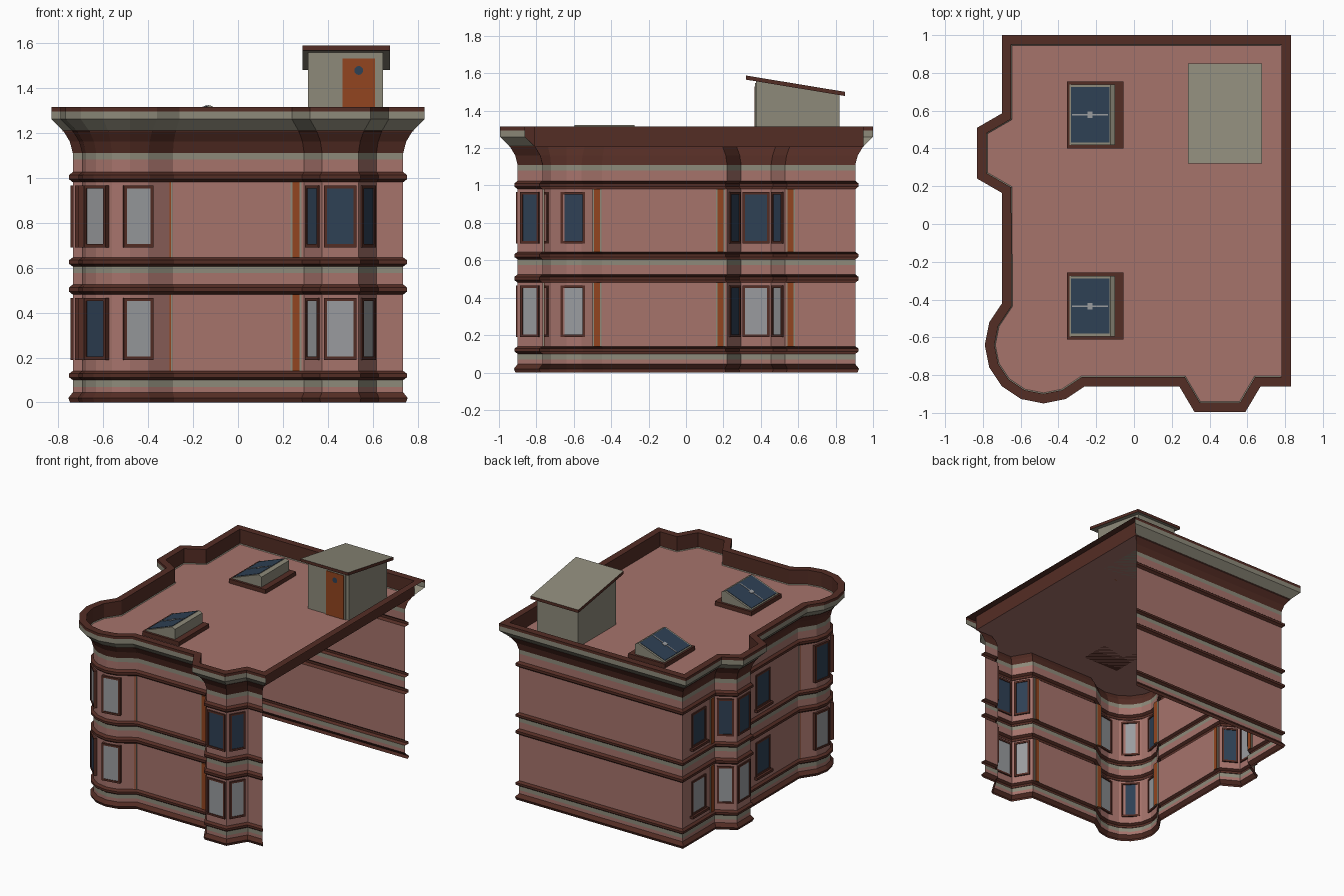
import bpy, math
from mathutils import Vector

if "Cube" in bpy.data.objects:
    bpy.data.objects.remove(bpy.data.objects["Cube"])

COL = {"brick pink": (.38, .172, .148), "dark brown": (.088, .026, .018), "stone grey": (.27, .255, .195),
       "orange wood": (.29, .06, .014), "blue glass": (.028, .052, .09), "pale glass": (.32, .33, .345)}
MATS = []
for n, c in COL.items():
    m = bpy.data.materials.new(n)
    m.diffuse_color = (*c, 1)
    m.use_nodes = True
    m.node_tree.nodes["Principled BSDF"].inputs["Base Color"].default_value = m.diffuse_color
    MATS.append(m)
PINK, BROWN, GREY, ORANGE, BLUE, PALE = range(6)


def make(name, verts, faces, mats):
    me = bpy.data.meshes.new(name)
    me.from_pydata([tuple(v) for v in verts], [], faces)
    for m in MATS:
        me.materials.append(m)
    for p, i in zip(me.polygons, mats):
        p.material_index = i
    ob = bpy.data.objects.new(name, me)
    bpy.context.collection.objects.link(ob)
    return ob


BOX = [(0, 3, 2, 1), (4, 5, 6, 7), (0, 1, 5, 4), (1, 2, 6, 5), (2, 3, 7, 6), (3, 0, 4, 7)]


def boxes(name, items):
    """items: (8 corner points, material or six materials)"""
    v, f, m = [], [], []
    for pts, mat in items:
        b = len(v)
        v += pts
        f += [tuple(b + i for i in q) for q in BOX]
        m += list(mat) if isinstance(mat, tuple) else [mat] * 6
    return make(name, v, f, m)


def box_pts(x0, x1, y0, y1, z0, z1):
    return [(x, y, z) for z in (z0, z1) for x, y in ((x0, y0), (x1, y0), (x1, y1), (x0, y1))]


def on_wall(c, a, s0, s1, d0, d1, z0, z1):
    """Box in wall coordinates: s along the wall, d outwards at angle a."""
    n = Vector((math.cos(a), math.sin(a)))
    t = Vector((-n.y, n.x))
    r = []
    for z in (z0, z1):
        for s, d in ((s0, d1), (s1, d1), (s1, d0), (s0, d0)):
            p = Vector(c) + t * s + n * d
            r.append((p.x, p.y, z))
    # order seen from outside: +s is to the left of the viewer or right, boxes stay consistent
    return r


# plan of the roof edge, counter-clockwise
plan = [(.83, 1), (-.7, 1), (-.7, .585), (-.83, .51), (-.83, .24), (-.7, .165)]
plan += [(-.48 + .31 * math.cos(math.radians(135 + 22.5 * i)),
          -.64 + .31 * math.sin(math.radians(135 + 22.5 * i))) for i in range(9)]
plan += [(.24, -.86), (.32, -.995), (.59, -.995), (.67, -.86), (.83, -.86)]
plan = [Vector(p) for p in plan]
N = len(plan)


def offset(d):
    out = []
    for i, p in enumerate(plan):
        e1 = (p - plan[i - 1]).normalized()
        e2 = (plan[(i + 1) % N] - p).normalized()
        n1, n2 = Vector((e1.y, -e1.x)), Vector((e2.y, -e2.x))
        out.append(p + (n1 + n2) * (d / (1 + n1.dot(n2))))
    return out


def band(z0, z1):
    h = z1 - z0
    return [(0, z0, BROWN), (.017, z0 + .3 * h, BROWN), (.017, z0 + .7 * h, BROWN), (0, z1, PINK)]


# wall section: distance from wall, height, colour of the strip above
prof = [(.012, 0, BROWN), (.02, .02, BROWN), (0, .045, PINK), (0, .07, GREY)]
prof += band(.10, .14) + band(.48, .525) + [(0, .575, GREY)] + band(.605, .645) + band(.98, 1.025)
prof += [(0, 1.08, GREY), (0, 1.11, BROWN), (.013, 1.16, BROWN), (.04, 1.205, GREY),
         (.095, 1.26, GREY), (.095, 1.295, BROWN), (.095, 1.315, BROWN)]
verts, faces, mats = [], [], []
for o, z, c in prof:
    verts += [(p.x, p.y, z) for p in offset(o - .095)]
for k in range(len(prof) - 1):
    for i in range(N - 1):          # right side stays open
        faces.append((k * N + i, k * N + i + 1, (k + 1) * N + i + 1, (k + 1) * N + i))
        mats.append(prof[k][2])
make("walls", verts, faces, mats)

# parapet rim and roof floor
verts, faces, mats = [], [], []
for o, z in ((.095, 1.315), (.045, 1.315), (.045, 1.205)):
    verts += [(p.x, p.y, z) for p in offset(o - .095)]
for k in range(2):
    for i in range(N):
        j = (i + 1) % N
        faces.append((k * N + i, k * N + j, (k + 1) * N + j, (k + 1) * N + i))
        mats.append(BROWN)
faces.append(tuple(range(2 * N, 3 * N)))
mats.append(PINK)
make("parapet_and_roof", verts, faces, mats)

FLOORS = ((.19, .465), (.69, .965))


def window(name, c, a, w, z0, z1, glass, inner=-.01, sill=False):
    h, f = w / 2, .014
    B = lambda s0, s1, za, zb, d0, d1, m: (on_wall(c, a, s0, s1, d0, d1, za, zb), m)
    it = [B(-h, -h + f, z0, z1, inner, .009, BROWN), B(h - f, h, z0, z1, inner, .009, BROWN),
          B(-h + f, h - f, z0, z0 + f, inner, .009, BROWN), B(-h + f, h - f, z1 - f, z1, inner, .009, BROWN),
          B(-h + f, h - f, z0 + f, z1 - f, inner * .5, .004, glass)]
    if sill:
        it.append(B(-h - .012, h + .012, z0 - .018, z0, 0, .025, BROWN))
    boxes(name, it)


# bay windows: (wall edge index, width, lower glass, upper glass)
W = offset(-.095)
for i, w, lo, up in ((2, .115, PALE, BLUE), (3, .145, PALE, BLUE), (4, .115, BLUE, BLUE),
                     (15, .115, PALE, BLUE), (16, .145, PALE, BLUE), (17, .115, PALE, BLUE)):
    e = W[i + 1] - W[i]
    for (z0, z1), g in zip(FLOORS, (lo, up)):
        window("bay_window", (W[i] + W[i + 1]) / 2, math.atan2(-e.x, e.y), w, z0, z1, g)

# turret windows
for deg, lo, up in ((170, PALE, BLUE), (225, BLUE, PALE), (280, PALE, PALE)):
    a = math.radians(deg)
    c = (-.48 + .214 * math.cos(a), -.64 + .214 * math.sin(a))
    for (z0, z1), g in zip(FLOORS, (lo, up)):
        window("turret_window", c, a, .135, z0, z1, g, -.016)

# flat windows on the left wall
for y, lo in ((.72, PALE), (-.03, BLUE)):
    for z, g in ((.2, lo), (.7, BLUE)):
        window("side_window", (-.605, y), math.pi, .165, z, z + .25, g, .0005, True)

# orange pilaster strips beside the bays and turret
for c, a in (((-.315, -.765), -math.pi / 2), ((.258, -.765), -math.pi / 2),
             ((-.605, .185), math.pi), ((-.605, .56), math.pi), ((-.605, -.475), math.pi)):
    for z0, z1 in ((.14, .48), (.645, .98)):
        boxes("pilaster", [(on_wall(c, a, -.024, .024, -.005, .005, z0, z1), GREY),
                           (on_wall(c, a, -.016, .016, -.009, .009, z0, z1), ORANGE)])

# roof hut with sloping lid and door
roof_z = lambda y: 1.588 - (y - .32) * .165


def slab(x0, x1, y0, y1, lo, hi):
    return [(x, y, (roof_z(y) + d) if d is not None else 1.205)
            for d in (lo, hi) for x, y in ((x0, y0), (x1, y0), (x1, y1), (x0, y1))]


boxes("roof_hut", [(slab(.312, .646, .375, .82, None, -.02), GREY)])
boxes("hut_lid", [(slab(.287, .677, .32, .85, -.022, 0), (GREY, GREY, BROWN, BROWN, BROWN, BROWN))])
boxes("hut_door", [(box_pts(.452, .622, .37, .376, 1.205, 1.548), GREY),
                   (box_pts(.465, .609, .366, .374, 1.205, 1.53), ORANGE)])
ring = [(.537 + .02 * math.cos(k * math.pi / 6), .365, 1.477 + .02 * math.sin(k * math.pi / 6)) for k in range(12)]
make("door_porthole", ring, [tuple(range(12))], [BLUE])

# skylights: curb, wedge body, glass plate and bars
for yc in (.578, -.435):
    boxes("skylight_curb", [(box_pts(-.355, -.055, yc - .177, yc + .177, 1.205, 1.235), BROWN)])
    x0, x1, xt, za, zb = -.342, -.1, -.125, 1.24, 1.322
    y0, y1 = yc - .16, yc + .16
    v = [(x, y, z) for y in (y0, y1) for x, z in ((x0, 1.23), (x1, 1.23), (x1, zb - .012), (xt, zb), (x0, za))]
    f = [(0, 1, 2, 3, 4), (9, 8, 7, 6, 5)] + [(i, i + 5, (i + 1) % 5 + 5, (i + 1) % 5) for i in range(5)]
    make("skylight_body", v, f, [GREY] * 7)
    sz = lambda x: za + (x - x0) / (xt - x0) * (zb - za)

    def pane(xa, xb, ya, yb, h):
        return [(x, y, sz(x) + d) for d in (0, h) for x, y in ((xa, ya), (xb, ya), (xb, yb), (xa, yb))]
    boxes("skylight_glass", [(pane(x0 + .008, xt - .005, y0 + .014, y1 - .014, .003), BLUE),
                             (pane(x0 + .015, xt - .012, yc - .004, yc + .004, .006), PALE),
                             (pane(-.245, -.22, yc - .018, yc + .018, .006), PALE)])
